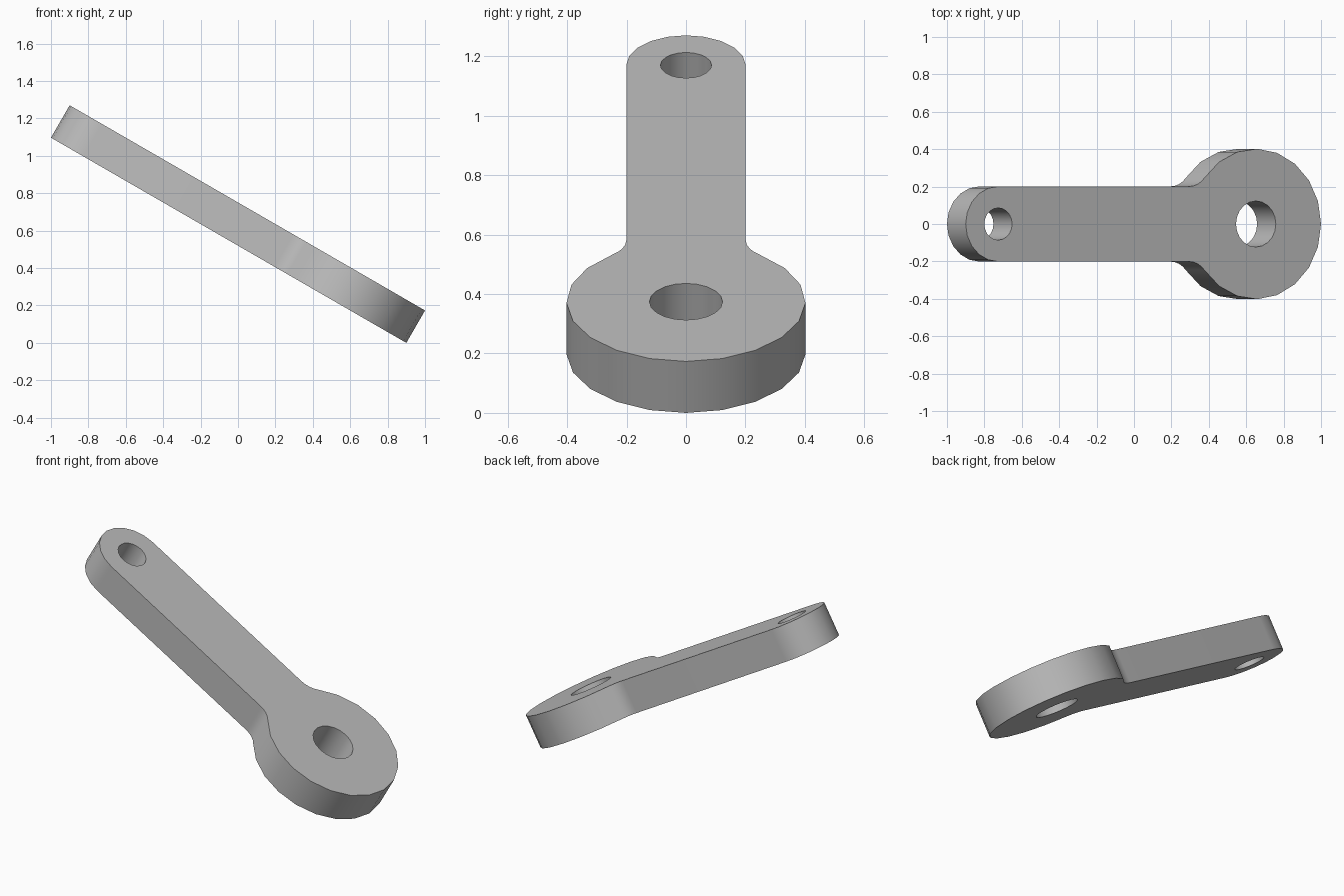
import bpy
import bmesh
from math import sin, cos, pi, radians, sqrt, atan2
from mathutils import Matrix

cube = bpy.data.objects.get("Cube")
if cube:
    bpy.data.objects.remove(cube)

# Lever dimensions, in its own plane
LENGTH, THICK = 2.194, 0.2
BIG, SMALL, FILLET = 0.402, 0.201, 0.12
BIG_HOLE, SMALL_HOLE = 0.123, 0.086
TILT = radians(30)
big_x = LENGTH / 2 - BIG
small_x = SMALL - LENGTH / 2


def arc(cx, cy, r, start, end, steps):
    return [(cx + r * cos(start + (end - start) * i / steps),
             cy + r * sin(start + (end - start) * i / steps))
            for i in range(steps + 1)]


def add_loop(bm, points):
    verts = [bm.verts.new((x, y, -THICK / 2)) for x, y in points]
    return [bm.edges.new((v, verts[i - 1])) for i, v in enumerate(verts)]


# Fillet centre touches both the arm's edge and the big round end
fillet_y = SMALL + FILLET
fillet_dx = sqrt((BIG + FILLET) ** 2 - fillet_y ** 2)
touch = atan2(fillet_y, -fillet_dx)

# Outline: big end, upper fillet, small end, lower fillet
upper = arc(big_x - fillet_dx, fillet_y, FILLET, touch - pi, -pi / 2, 4)
lower = [(x, -y) for x, y in reversed(upper)]
outline = (arc(big_x, 0, BIG, -touch, touch, 16) + upper[1:]
           + arc(small_x, 0, SMALL, pi / 2, 3 * pi / 2, 10) + lower[:-1])

# Flat plate with two holes, then thickness
bm = bmesh.new()
edges = add_loop(bm, outline)
edges += add_loop(bm, arc(big_x, 0, BIG_HOLE, 0, 2 * pi, 20)[:-1])
edges += add_loop(bm, arc(small_x, 0, SMALL_HOLE, 0, 2 * pi, 20)[:-1])
bmesh.ops.triangle_fill(bm, edges=edges, use_beauty=True)
grown = bmesh.ops.extrude_face_region(bm, geom=bm.faces[:], use_keep_orig=True)
top = [g for g in grown["geom"] if isinstance(g, bmesh.types.BMVert)]
bmesh.ops.translate(bm, verts=top, vec=(0, 0, THICK))
bmesh.ops.recalc_face_normals(bm, faces=bm.faces[:])

# Lean the lever and stand it on the ground
height = LENGTH * sin(TILT) + THICK * cos(TILT)
bm.transform(Matrix.Translation((0, 0, height / 2)) @ Matrix.Rotation(TILT, 4, "Y"))
mesh = bpy.data.meshes.new("lever_arm")
bm.to_mesh(mesh)
bm.free()
lever = bpy.data.objects.new("lever_arm", mesh)
bpy.context.collection.objects.link(lever)

# Plain grey
grey = bpy.data.materials.new("plain_grey")
grey.use_nodes = True
color = (0.5, 0.5, 0.5, 1)
grey.diffuse_color = color
grey.node_tree.nodes["Principled BSDF"].inputs["Base Color"].default_value = color
mesh.materials.append(grey)

# Smooth rims, sharp edges
bpy.ops.object.select_all(action="DESELECT")
lever.select_set(True)
bpy.context.view_layer.objects.active = lever
bpy.ops.object.shade_smooth_by_angle(angle=radians(35))
